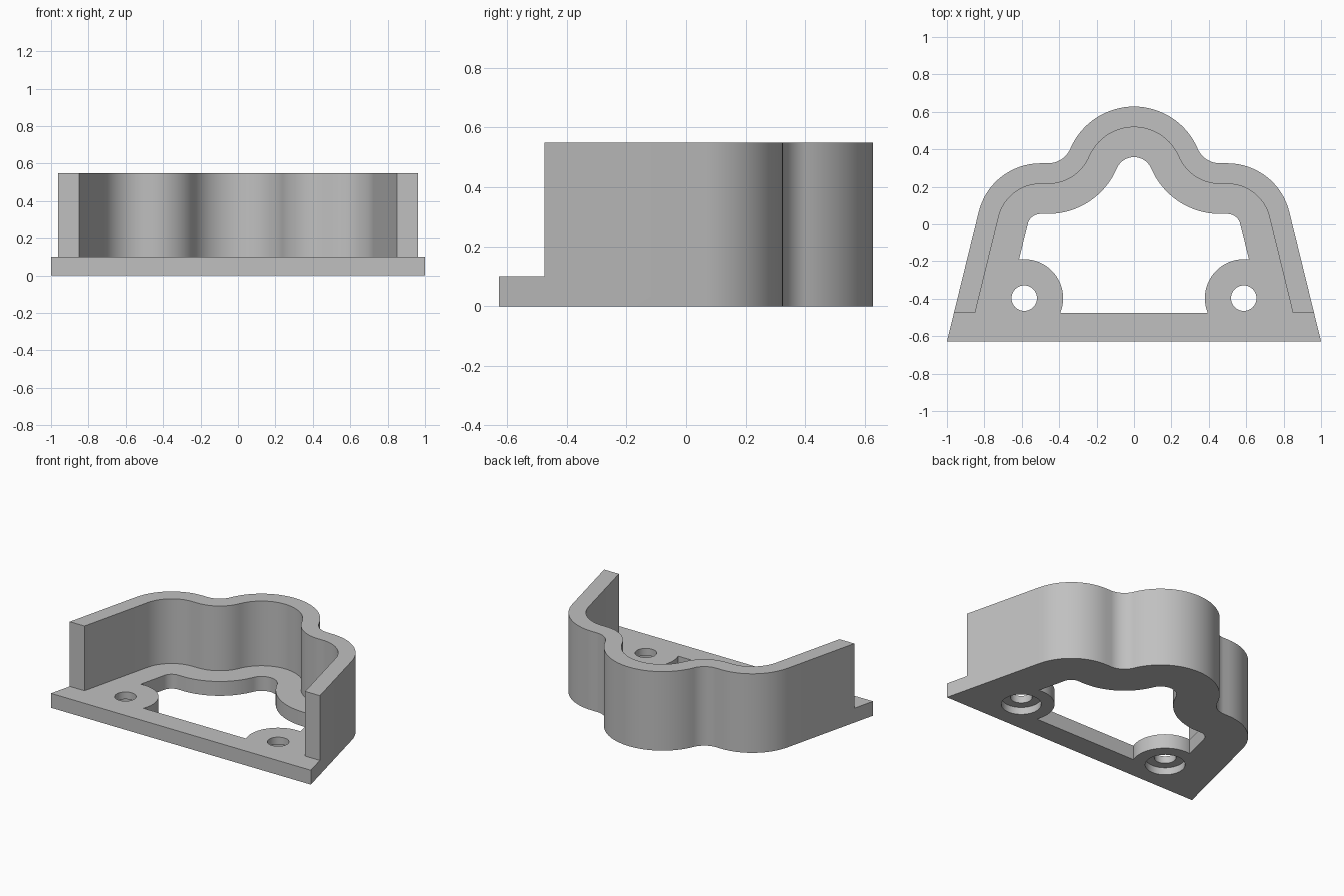
import bpy, bmesh
from math import sin, cos, tan, asin, atan2, radians, degrees, hypot

if "Cube" in bpy.data.objects:
    bpy.data.objects.remove(bpy.data.objects["Cube"])

# Main dimensions
FRONT, STEP = -0.628, -0.475       # front edge, front of the walls
PLATE, TOP = 0.1, 0.55             # heights
WALL, RIM = 0.11, 0.27             # inward offsets of wall and plate opening
SLANT = radians(13.75)             # lean of the straight sides
LOBE_R, LOBE_Y = 0.34, -0.015
DOME_R, DOME_Y = 0.37, 0.258
FILLET_R = 0.13
BOSS_X, BOSS_Y, BOSS_R = -0.587, -0.397, 0.208


def arc(cx, cy, r, start, end, n=16):
    angles = [radians(start + (end - start) * i / n) for i in range(n + 1)]
    return [(cx + r * cos(a), cy + r * sin(a)) for a in angles]


def side_x(y, inset):
    return -1 + (y - FRONT) * tan(SLANT) + inset / cos(SLANT)


def crown(inset):
    """Left half of the lobed outline, from side wall to the middle of the dome."""
    lobe_x = side_x(LOBE_Y, LOBE_R)
    fy = LOBE_Y + LOBE_R + FILLET_R
    drop = fy - DOME_Y
    fx = -((DOME_R + FILLET_R) ** 2 - drop ** 2) ** 0.5
    turn = degrees(atan2(drop, -fx))
    pts = arc(lobe_x, LOBE_Y, LOBE_R - inset, 180 - degrees(SLANT), 90)
    pts += arc(fx, fy, FILLET_R + inset, 270, 360 - turn)
    pts += arc(0, DOME_Y, DOME_R - inset, 180 - turn, 90)
    return pts


def mirrored(half):
    """Close a left half outline with its mirror image, dropping doubled points."""
    loop = []
    for p in half + [(-x, y) for x, y in reversed(half)]:
        if not loop or hypot(p[0] - loop[-1][0], p[1] - loop[-1][1]) > 1e-4:
            loop.append(p)
    return loop


def prism(name, outline, z0, z1):
    bm = bmesh.new()
    face = bm.faces.new([bm.verts.new((x, y, z0)) for x, y in outline])
    grown = bmesh.ops.extrude_face_region(bm, geom=[face])
    verts = [g for g in grown["geom"] if isinstance(g, bmesh.types.BMVert)]
    bmesh.ops.translate(bm, verts=verts, vec=(0, 0, z1 - z0))
    bmesh.ops.recalc_face_normals(bm, faces=bm.faces)
    mesh = bpy.data.meshes.new(name)
    bm.to_mesh(mesh)
    bm.free()
    ob = bpy.data.objects.new(name, mesh)
    bpy.context.collection.objects.link(ob)
    return ob


# Solid block in the full outline
body = prism("bracket_body", mirrored([(side_x(FRONT, 0), FRONT)] + crown(0)), 0, TOP)

# Cavity above the plate, open towards the front
cavity = [(-1.3, -0.9), (-1.3, STEP), (side_x(STEP, WALL), STEP)] + crown(WALL)
cutters = [prism("cavity_cutter", mirrored(cavity), PLATE, 0.8)]

# Opening through the plate, leaving a round boss in each front corner
low = degrees(asin((STEP - BOSS_Y) / BOSS_R))
opening = arc(BOSS_X, BOSS_Y, BOSS_R, low, 97.7, 32) + crown(RIM)
cutters.append(prism("opening_cutter", mirrored(opening), -0.2, 0.2))

# Screw holes with counterbores from below
for side in (1, -1):
    for name, r, z1 in (("screw_hole_cutter", 0.068, 0.2), ("counterbore_cutter", 0.125, 0.05)):
        circle = arc(BOSS_X * side, BOSS_Y, r, 0, 360, 48)[:-1]
        cutters.append(prism(name, circle, -0.2, z1))

bpy.context.view_layer.objects.active = body
body.select_set(True)
for cutter in cutters:
    cutter.hide_render = True
    mod = body.modifiers.new(cutter.name, "BOOLEAN")
    mod.operation = "DIFFERENCE"
    mod.solver = "EXACT"
    mod.object = cutter
    bpy.ops.object.modifier_apply(modifier=mod.name)
    bpy.data.objects.remove(cutter)

# Plain grey material
grey = bpy.data.materials.new("plain_grey")
grey.use_nodes = True
colour = (0.53, 0.53, 0.53, 1)
grey.diffuse_color = colour
grey.node_tree.nodes["Principled BSDF"].inputs["Base Color"].default_value = colour
body.data.materials.clear()
body.data.materials.append(grey)

bpy.ops.object.shade_smooth_by_angle(angle=radians(30))
